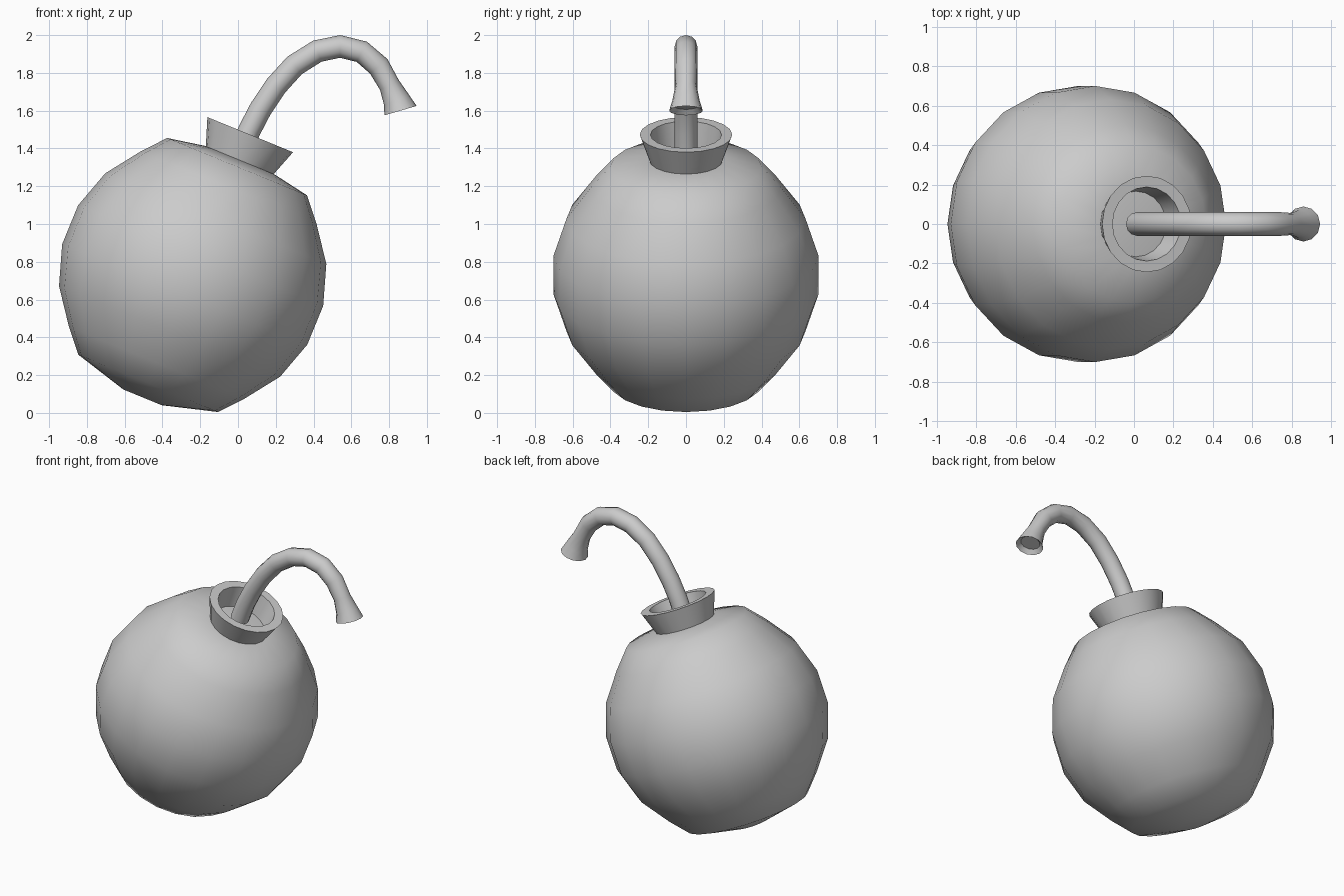
import bpy, bmesh
from math import sin, cos, pi, radians
from mathutils import Vector, Matrix

if "Cube" in bpy.data.objects:
    bpy.data.objects.remove(bpy.data.objects["Cube"])

SIDES = 20
TILT = radians(22.3)
PLACE = Matrix.Translation((-0.24, 0, 0.73)) @ Matrix.Rotation(TILT, 4, 'Y')


def skin(name, rings, closed=False, angle=40):
    """Join rings of points with quads; cap the ends unless closed on itself."""
    bm = bmesh.new()
    loops = [[bm.verts.new(p) for p in ring] for ring in rings]
    n = len(loops[0])
    pairs = list(zip(loops, loops[1:]))
    if closed:
        pairs.append((loops[-1], loops[0]))
    for a, b in pairs:
        for i in range(n):
            j = (i + 1) % n
            bm.faces.new((a[i], a[j], b[j], b[i]))
    if not closed:
        bm.faces.new(loops[0][::-1])
        bm.faces.new(loops[-1])
    bmesh.ops.recalc_face_normals(bm, faces=bm.faces)
    mesh = bpy.data.meshes.new(name)
    bm.to_mesh(mesh)
    bm.free()
    obj = bpy.data.objects.new(name, mesh)
    bpy.context.collection.objects.link(obj)
    bpy.ops.object.select_all(action='DESELECT')
    obj.select_set(True)
    bpy.context.view_layer.objects.active = obj
    bpy.ops.object.shade_smooth_by_angle(angle=radians(angle))
    return obj


def lathe(name, profile, **kw):
    """Revolve (radius, height) points about the tilted axis."""
    rings = [[PLACE @ Vector((r * cos(2 * pi * i / SIDES), r * sin(2 * pi * i / SIDES), h))
              for i in range(SIDES)] for r, h in profile]
    return skin(name, rings, **kw)


# Round body: sphere rows with widened shoulder rows at both ends
R = 0.71
rows = [(R * cos(radians(a)), R * sin(radians(a))) for a in range(-45, 46, 18)]
lathe("body", [(0.11, -0.70), (0.40, -0.62)] + rows + [(0.40, 0.62), (0.20, 0.657)])

# Flared hollow collar
lathe("collar", [(0.19, 0.645), (0.245, 0.803), (0.188, 0.803), (0.165, 0.645)],
      closed=True, angle=30)

# Curved fuse with a flared, slightly recessed tip: (x, z, radius)
path = [(0.015, 1.38, .06), (0.06, 1.495, .06), (0.12, 1.61, .06), (0.20, 1.73, .06),
        (0.30, 1.84, .06), (0.42, 1.915, .06), (0.54, 1.94, .06), (0.655, 1.912, .06),
        (0.745, 1.835, .06), (0.802, 1.735, .056), (0.84, 1.655, .072), (0.86, 1.60, .089)]
rings = []
for k, (x, z, r) in enumerate(path):
    a, b = path[max(k - 1, 0)], path[min(k + 1, len(path) - 1)]
    t = Vector((b[0] - a[0], 0, b[1] - a[1])).normalized()
    if k == len(path) - 1:
        t = Vector((0.28, 0, -0.96))
    side = Vector((t.z, 0, -t.x))
    ring = [Vector((x, 0, z)) + r * (cos(2 * pi * i / 12) * side +
            sin(2 * pi * i / 12) * Vector((0, 1, 0))) for i in range(12)]
    rings.append(ring)
mid = Vector((0.86, 0, 1.60))
rings.append([mid + (p - mid) * 0.7 - t * 0.025 for p in rings[-1]])
skin("fuse", rings)
